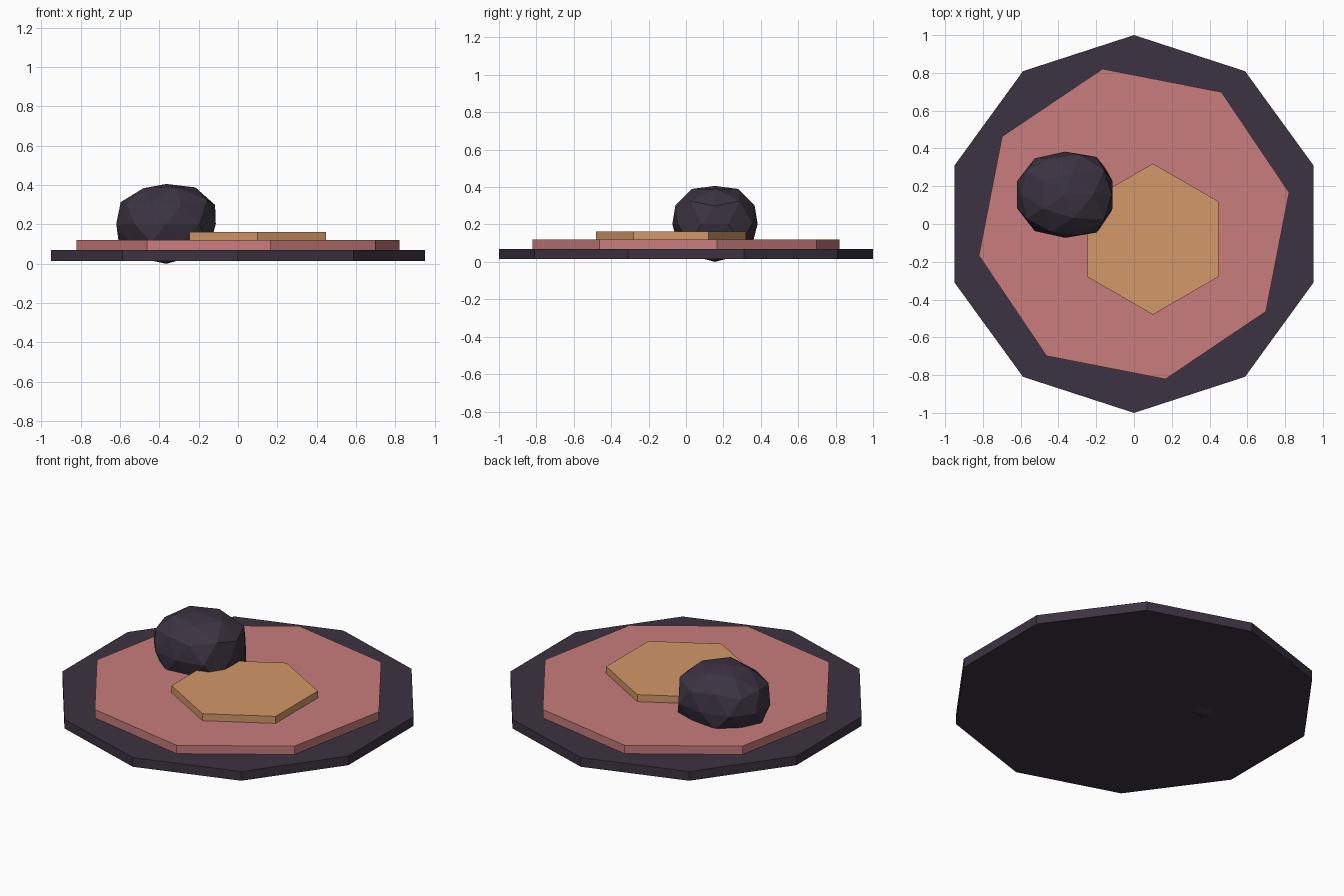
import bpy, bmesh, math
from mathutils import Vector

if "Cube" in bpy.data.objects:
    bpy.data.objects.remove(bpy.data.objects["Cube"])


def material(name, rgb):
    m = bpy.data.materials.new(name)
    m.diffuse_color = (*rgb, 1)
    m.use_nodes = True
    m.node_tree.nodes["Principled BSDF"].inputs["Base Color"].default_value = m.diffuse_color
    return m


dark = material("dark_plum", (0.045, 0.033, 0.054))
pink = material("dusty_pink", (0.58, 0.20, 0.20))
tan = material("tan", (0.645, 0.314, 0.138))


def slab(name, sides, radius, centre, z0, z1, angle, mat):
    """Flat polygon plate with its first corner at the given angle."""
    bm = bmesh.new()
    ring = []
    for i in range(sides):
        a = angle + 2 * math.pi * i / sides
        ring.append(bm.verts.new((centre[0] + radius * math.cos(a),
                                  centre[1] + radius * math.sin(a), z0)))
    face = bm.faces.new(ring)
    top = bmesh.ops.extrude_face_region(bm, geom=[face])["geom"]
    bmesh.ops.translate(bm, vec=(0, 0, z1 - z0),
                        verts=[g for g in top if isinstance(g, bmesh.types.BMVert)])
    # extrusion removes the source face from the region's rim; make sure the base is closed
    bmesh.ops.holes_fill(bm, edges=[e for e in bm.edges if e.is_boundary], sides=0)
    finish(bm, name, mat)


def finish(bm, name, mat):
    bmesh.ops.recalc_face_normals(bm, faces=bm.faces)
    me = bpy.data.meshes.new(name)
    bm.to_mesh(me)
    bm.free()
    me.materials.append(mat)
    bpy.context.collection.objects.link(bpy.data.objects.new(name, me))


# Stacked plates
slab("base_plate", 10, 1.0, (0, 0), 0.015, 0.07, math.pi / 2, dark)
slab("middle_plate", 8, 0.838, (0, 0), 0.07, 0.12, 0.2, pink)
slab("top_plate", 6, 0.40, (0.10, -0.08), 0.12, 0.162, math.pi / 2, tan)

# Faceted boulder: low-poly ball, squarer on its right and upper sides
bm = bmesh.new()
bmesh.ops.create_icosphere(bm, subdivisions=2, radius=1)
centre = Vector((-0.365, 0.155, 0.203))
for v in bm.verts:
    d = v.co.normalized()
    p = 2.0 if d.z < -0.5 else 2.7 if d.x > 0 else 2.3
    d /= sum(abs(c) ** p for c in d) ** (1 / p)
    v.co = centre + Vector((d.x * 0.262, d.y * 0.228, d.z * 0.203))
    v.co.x = min(v.co.x, -0.113)
finish(bm, "boulder", dark)
